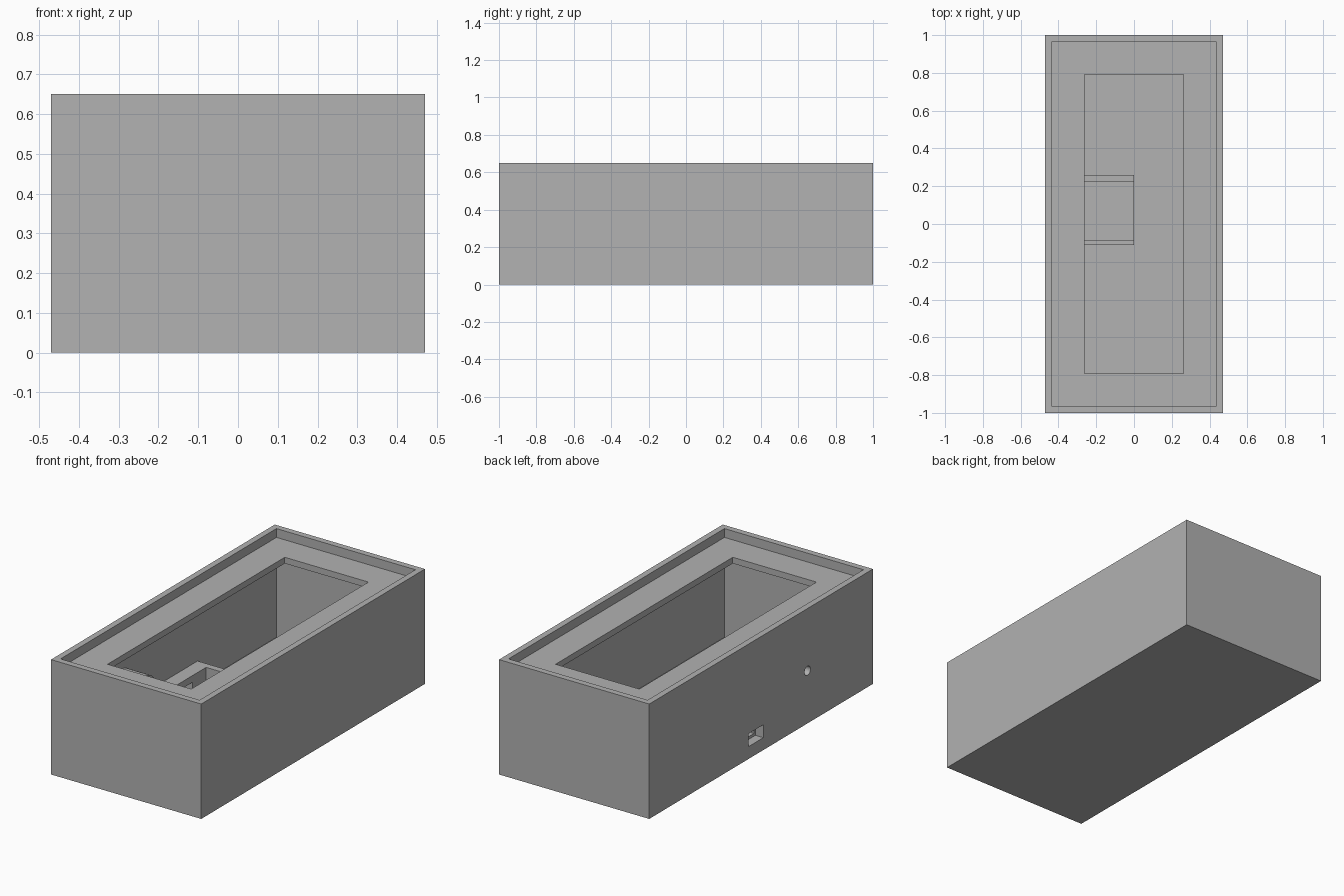
import bpy
import math

if "Cube" in bpy.data.objects:
    bpy.data.objects.remove(bpy.data.objects["Cube"], do_unlink=True)

grey = bpy.data.materials.new("plain grey")
grey.use_nodes = True
grey.diffuse_color = (0.445, 0.445, 0.445, 1)
grey.node_tree.nodes["Principled BSDF"].inputs["Base Color"].default_value = grey.diffuse_color


def box(name, x, y, z):
    """Box from (min, max) spans."""
    bpy.ops.mesh.primitive_cube_add(size=1, location=[sum(s) / 2 for s in (x, y, z)])
    ob = bpy.context.object
    ob.name = name
    ob.scale = [s[1] - s[0] for s in (x, y, z)]
    bpy.ops.object.transform_apply(location=True, rotation=False, scale=True)
    ob.data.materials.append(grey)
    return ob


def rod(name, radius, x, y, z):
    """Cylinder lying along x."""
    bpy.ops.mesh.primitive_cylinder_add(
        vertices=32, radius=radius, depth=x[1] - x[0],
        location=(sum(x) / 2, y, z), rotation=(0, math.pi / 2, 0))
    ob = bpy.context.object
    ob.name = name
    bpy.ops.object.transform_apply(location=True, rotation=True, scale=True)
    ob.data.materials.append(grey)
    return ob


def cut(target, *cutters):
    for c in cutters:
        mod = target.modifiers.new(c.name, "BOOLEAN")
        mod.operation = "DIFFERENCE"
        mod.solver = "EXACT"
        mod.object = c
        c.hide_render = True
        c.hide_viewport = True
        c.display_type = "WIRE"


def span(half):
    return (-half, half)


W, L, H = 0.47, 1.0, 0.65        # half width, half length, height
wall = 0.035
inner_x, inner_y = W - wall, L - wall
port_y, hole_y, hole_z = (-0.02, 0.114), -0.415, 0.298

# Shared side openings
port = box("port_pocket_cutter", (-0.6, -0.42), port_y, (0.07, 0.143))
slot = box("port_slot_cutter", (-0.5, -0.3), (-0.008, 0.102), (0.085, 0.132))
hole = rod("round_hole_cutter", 0.026, (-0.6, -0.40), hole_y, hole_z)

# Case: hollow shell with a recessed rim and a windowed top plate
case = box("case", span(W), span(L), (0, H))
cut(case,
    box("cavity_cutter", span(inner_x), span(inner_y), (wall, 0.565)),
    box("window_cutter", span(0.262), span(0.792), (0.5, 0.63)),
    box("rim_cutter", span(inner_x), span(inner_y), (0.6, 0.75)),
    port, hole)

# Tray for the board: raised floor with walls on three sides
tray = box("board_tray", (-inner_x - 0.005, 0), (-0.11, 0.26), (wall - 0.005, 0.17))
cut(tray,
    box("tray_cutter", (-0.355, 0.1), (-0.085, 0.222), (0.065, 0.3)),
    port, slot)

# Tube behind the round hole
tube = rod("hole_tube", 0.085, (-inner_x - 0.005, -0.285), hole_y, hole_z)
cut(tube, rod("tube_bore_cutter", 0.055, (-0.415, -0.2), hole_y, hole_z), hole)

for ob in (case, tray, tube):
    bpy.ops.object.select_all(action="DESELECT")
    ob.select_set(True)
    bpy.context.view_layer.objects.active = ob
    bpy.ops.object.shade_smooth_by_angle(angle=math.radians(30))
